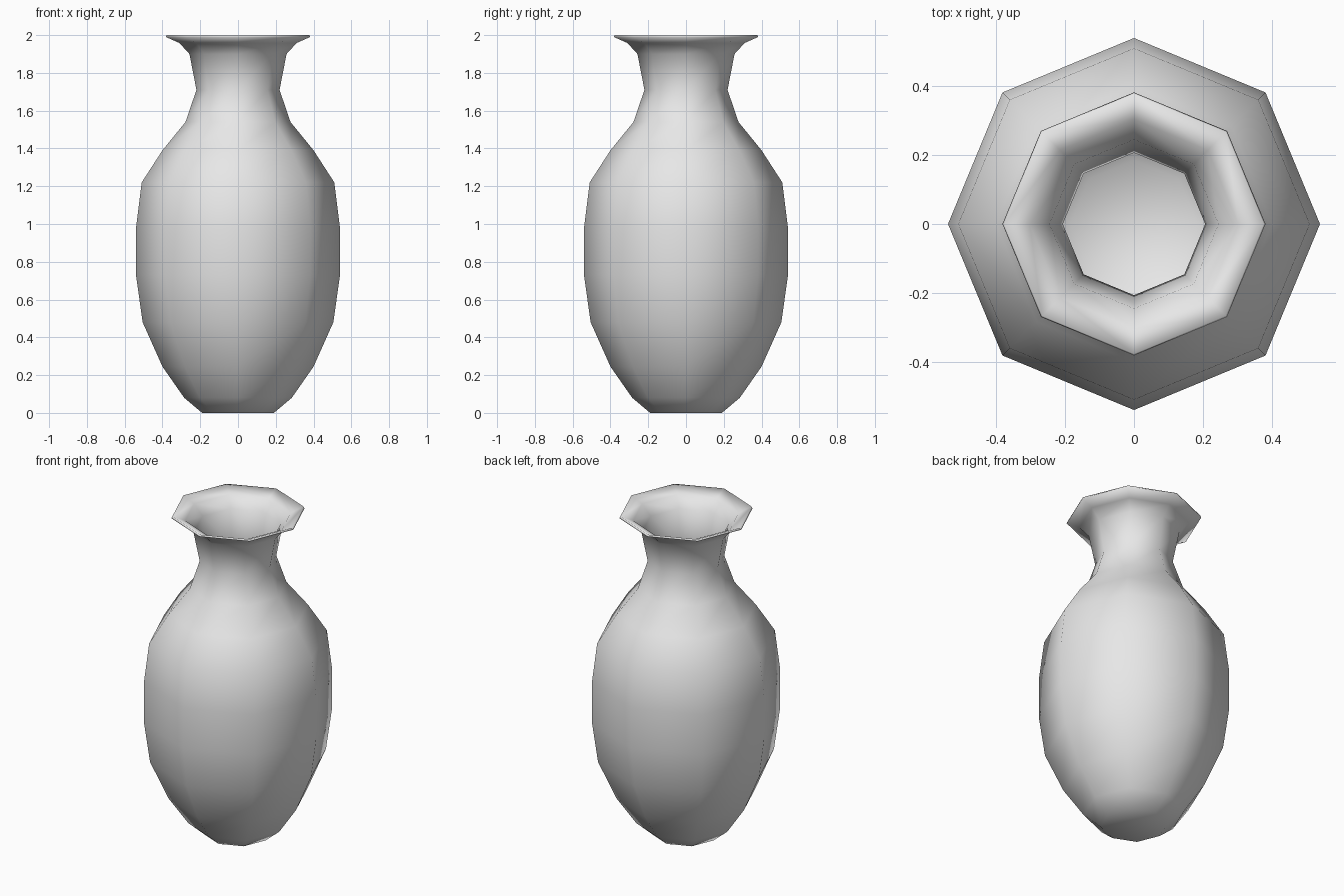
import bpy, bmesh, math

cube = bpy.data.objects.get("Cube")
if cube:
    bpy.data.objects.remove(cube, do_unlink=True)

SIDES = 8

# Outer silhouette from foot to lip: (radius, height)
PROFILE = [(0.19, 0.0), (0.285, 0.08), (0.4, 0.245), (0.505, 0.48),
           (0.54, 0.73), (0.54, 0.98), (0.51, 1.22), (0.4, 1.39),
           (0.278, 1.54), (0.22, 1.71), (0.257, 1.90), (0.31, 1.958),
           (0.382, 1.99)]


def make_material(name, colour):
    mat = bpy.data.materials.new(name)
    mat.use_nodes = True
    mat.diffuse_color = colour
    shader = next(n for n in mat.node_tree.nodes if n.type == 'BSDF_PRINCIPLED')
    shader.inputs["Base Color"].default_value = colour
    return mat


def lathe(name, profile, mat):
    bm = bmesh.new()
    rings = []
    for radius, height in profile:
        angles = [math.tau * i / SIDES for i in range(SIDES)]
        rings.append([bm.verts.new((radius * math.cos(a), radius * math.sin(a), height))
                      for a in angles])
    for low, high in zip(rings, rings[1:]):
        for i in range(SIDES):
            j = (i + 1) % SIDES
            bm.faces.new((low[i], low[j], high[j], high[i]))
    # Closed foot, open mouth
    bm.faces.new(rings[0][::-1])
    for face in bm.faces:
        face.smooth = True
    mesh = bpy.data.meshes.new(name)
    bm.to_mesh(mesh)
    bm.free()
    mesh.materials.append(mat)
    obj = bpy.data.objects.new(name, mesh)
    bpy.context.collection.objects.link(obj)
    return obj


clay = make_material("light grey clay", (0.8, 0.8, 0.8, 1.0))
vase = lathe("vase", PROFILE, clay)

# Thin wall grown inwards, giving the hollow inside and the lip
wall = vase.modifiers.new("wall", 'SOLIDIFY')
wall.thickness = 0.012
wall.offset = -1.0
wall.use_even_offset = True
